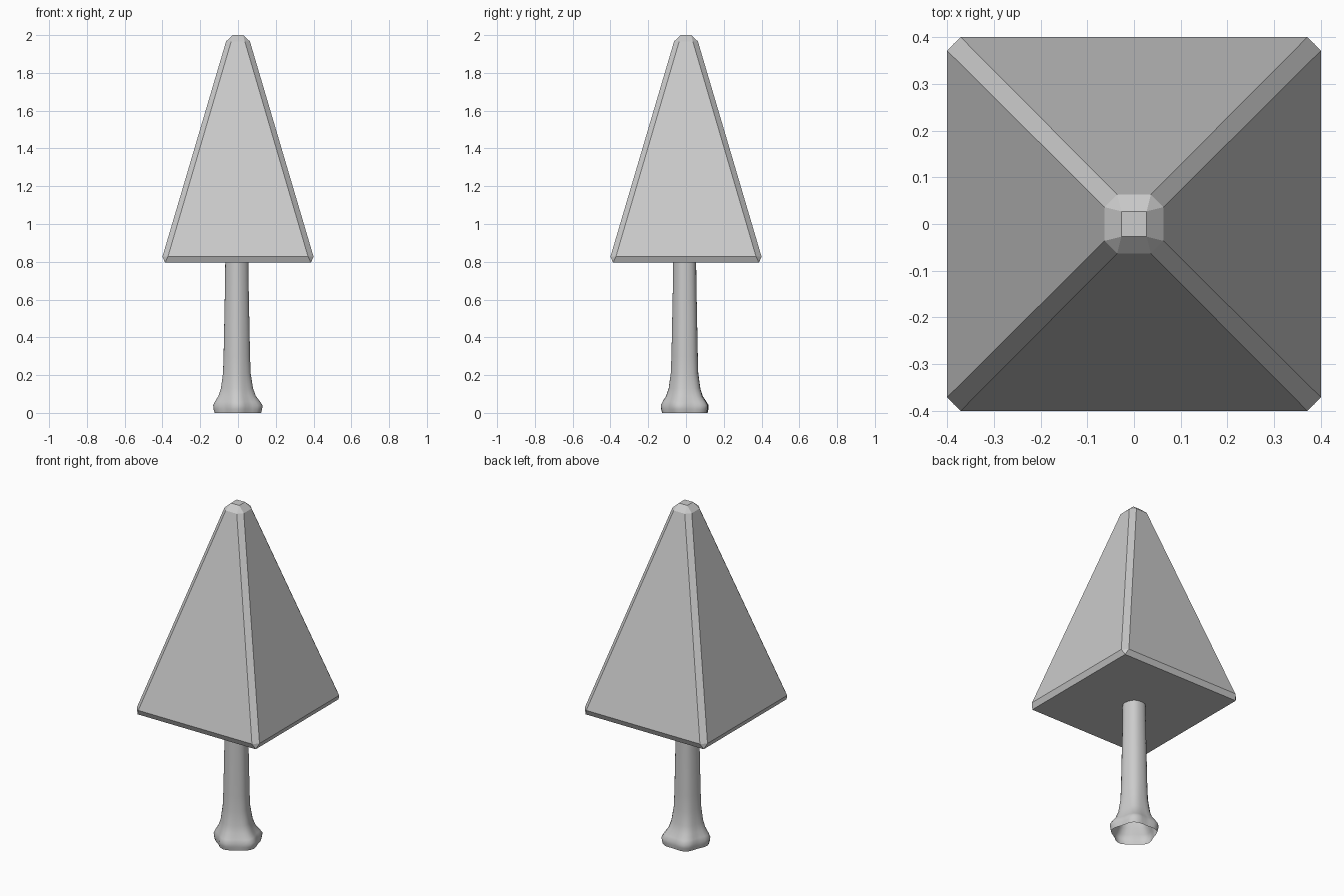
import bpy, bmesh
from math import sin, cos, radians, tau

if "Cube" in bpy.data.objects:
    bpy.data.objects.remove(bpy.data.objects["Cube"])


def make_object(name, bm):
    bmesh.ops.recalc_face_normals(bm, faces=bm.faces)
    mesh = bpy.data.meshes.new(name)
    bm.to_mesh(mesh)
    bm.free()
    obj = bpy.data.objects.new(name, mesh)
    bpy.context.collection.objects.link(obj)
    return obj


# Canopy: chamfered pyramid = hull of two octagons and two small end squares
def ring(bm, half, inner, z):
    for sx in (-1, 1):
        for sy in (-1, 1):
            for x, y in {(half, inner), (inner, half)}:
                bm.verts.new((sx * x, sy * y, z))


bm = bmesh.new()
for half, inner, z in ((0.386, 0.386, 0.795), (0.4, 0.371, 0.827),
                       (0.063, 0.036, 1.967), (0.027, 0.027, 2.0)):
    ring(bm, half, inner, z)
bmesh.ops.convex_hull(bm, input=bm.verts)
bmesh.ops.dissolve_limit(bm, angle_limit=radians(2), verts=bm.verts, edges=bm.edges)
make_object("canopy", bm)

# Trunk: rounded five-sided loft, flaring into root lobes, open underneath
SIDES = 30
profile = [  # z, mean radius, lobe strength, sideways shift
    (0.0, 0.119, 0.07, 0.0), (0.02, 0.123, 0.08, 0.0), (0.04, 0.124, 0.09, 0.0),
    (0.06, 0.114, 0.08, -0.002), (0.09, 0.096, 0.06, -0.004),
    (0.13, 0.084, 0.04, -0.005), (0.21, 0.073, 0.03, -0.006),
    (0.3, 0.070, 0.02, -0.006), (0.5, 0.066, 0.02, -0.006),
    (0.7, 0.062, 0.02, -0.006), (0.82, 0.061, 0.02, -0.006)]
bm = bmesh.new()
loops = []
for z, r, lobe, shift in profile:
    loop = []
    for i in range(SIDES):
        t = tau * i / SIDES
        rad = r * (1 + lobe * cos(5 * (t - radians(124))))
        loop.append(bm.verts.new((shift + rad * cos(t), shift + rad * sin(t), z)))
    loops.append(loop)
for a, b in zip(loops, loops[1:]):
    for i in range(SIDES):
        j = (i + 1) % SIDES
        bm.faces.new((a[i], a[j], b[j], b[i])).smooth = True
make_object("trunk", bm)
